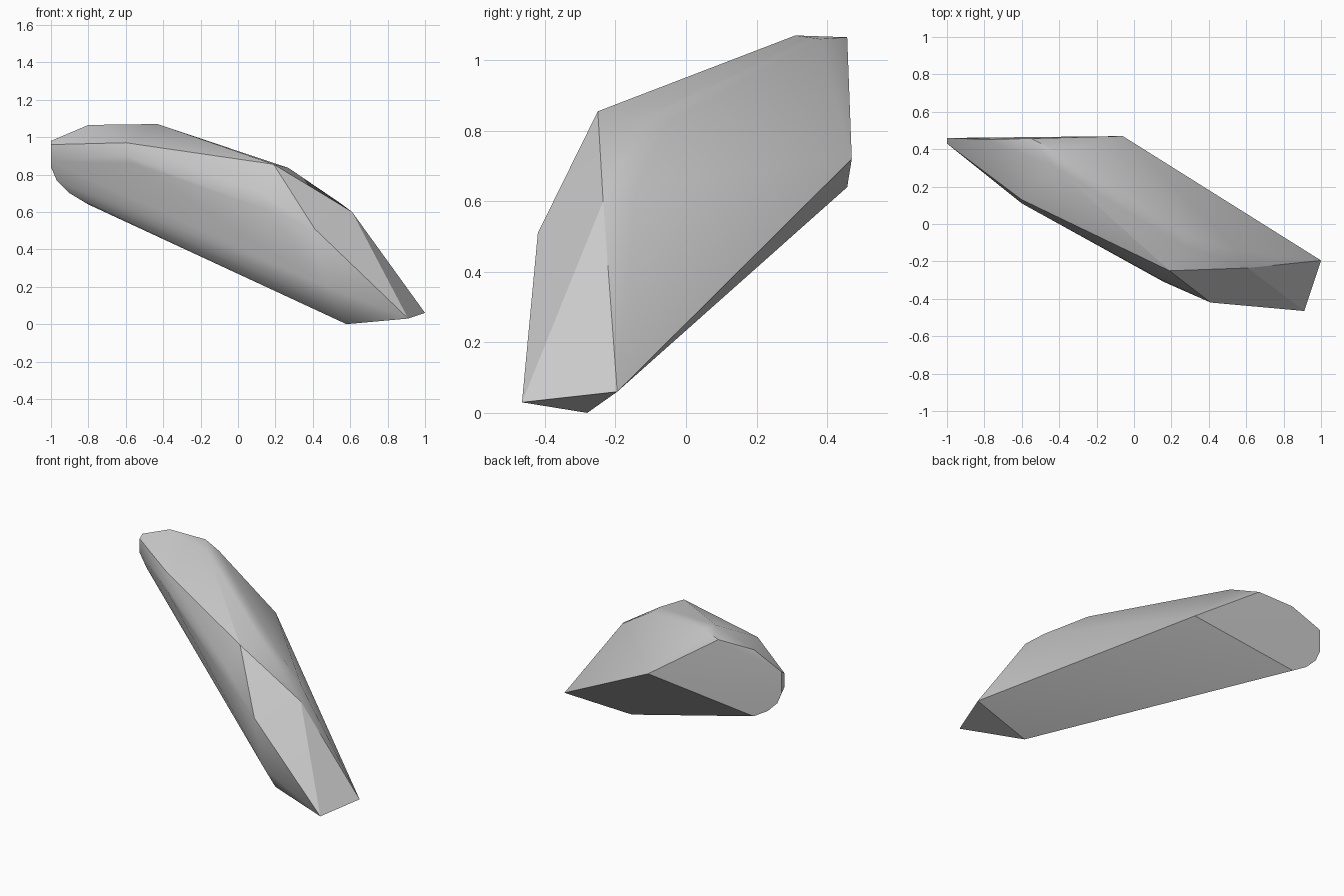
import bpy, bmesh, math

# Key corners of the faceted stone; its surface is their convex hull
corners = [
    # narrow low tip
    (1.0, -0.195, 0.06), (0.91, -0.465, 0.03), (0.58, -0.28, 0.0),
    # rounded front lower rim
    (0.41, -0.42, 0.51), (0.42, -0.42, 0.42), (0.475, -0.412, 0.2), (0.525, -0.37, 0.08),
    # front shoulder
    (0.13, -0.29, 0.7), (0.16, -0.31, 0.61), (0.19, -0.25, 0.855),
    # upper ridge
    (0.61, -0.235, 0.6), (0.55, -0.14, 0.645), (0.29, -0.06, 0.82), (0.27, -0.12, 0.835),
    (-0.43, 0.31, 1.07), (-0.4, 0.38, 1.06),
    # front upper left
    (-0.6, 0.13, 0.97), (-0.6, 0.11, 0.9), (-0.56, 0.09, 0.86),
    # flat back face with rounded outline
    (-0.06, 0.47, 0.72), (-0.55, 0.457, 1.065), (-0.8, 0.452, 1.065),
    (-1.0, 0.46, 0.98), (-1.0, 0.46, 0.84), (-0.97, 0.458, 0.77),
    (-0.9, 0.457, 0.70), (-0.8, 0.457, 0.64),
    # thin left rim
    (-1.0, 0.43, 0.96), (-1.0, 0.43, 0.87),
]

bm = bmesh.new()
for c in corners:
    bm.verts.new(c)
hull = bmesh.ops.convex_hull(bm, input=bm.verts[:])
loose = [v for v in bm.verts if not v.link_faces]
bmesh.ops.delete(bm, geom=loose, context='VERTS')
bmesh.ops.recalc_face_normals(bm, faces=bm.faces[:])

mesh = bpy.data.meshes.new("stone")
bm.to_mesh(mesh)
bm.free()
stone = bpy.data.objects.new("stone", mesh)
bpy.context.collection.objects.link(stone)

# Soft shading across shallow facets, crisp outer edges
bpy.context.view_layer.objects.active = stone
stone.select_set(True)
bpy.ops.object.shade_smooth_by_angle(angle=math.radians(30))
